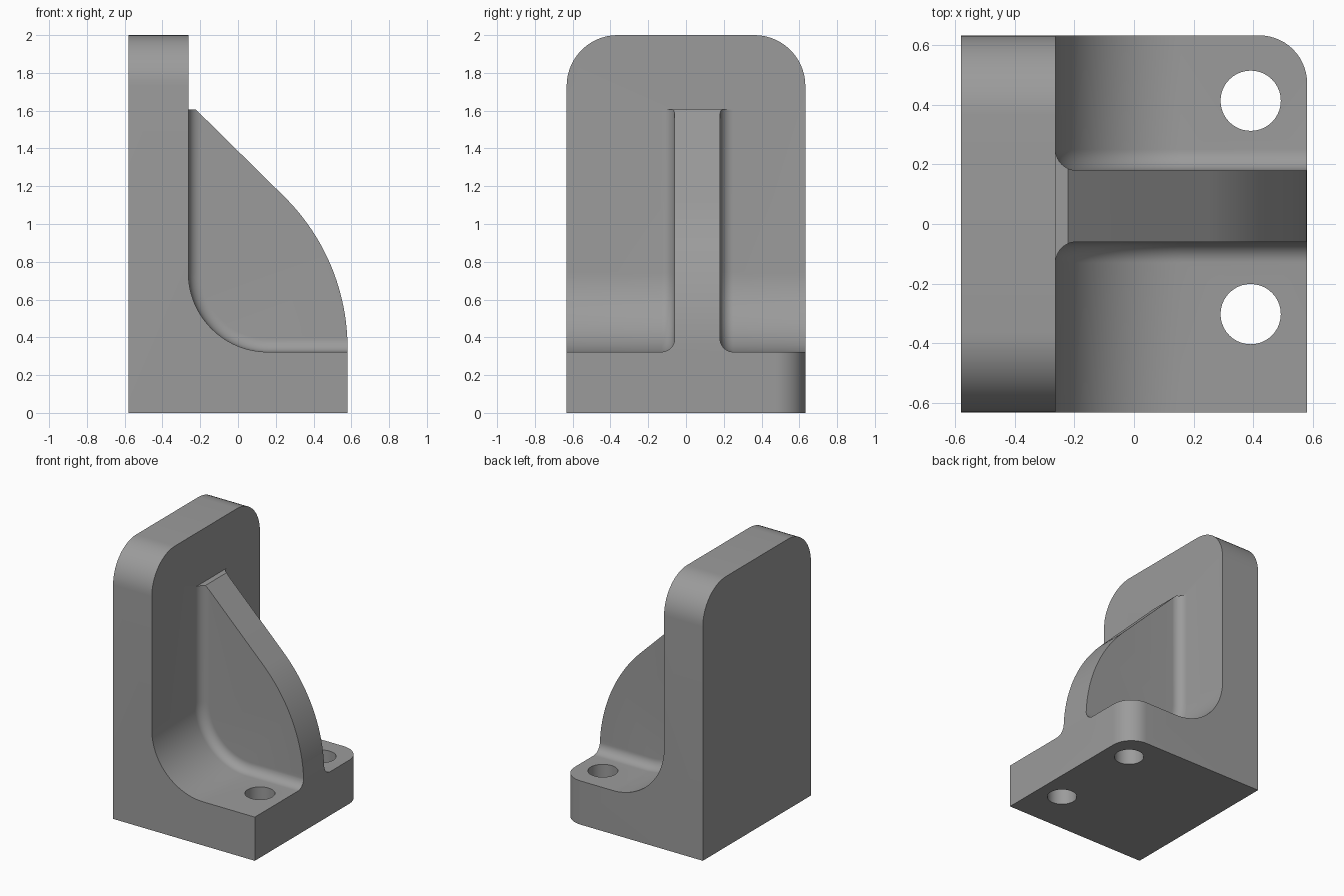
import bpy, bmesh, math
from mathutils import Vector

if "Cube" in bpy.data.objects:
    bpy.data.objects.remove(bpy.data.objects["Cube"])

X0, X1, WALL = -0.58, 0.58, -0.263      # back face, front edge, wall face
HALF, BASE, TOP = 0.632, 0.323, 2.0     # half width, base height, total height
R_IN, R_RIB = 0.42, 0.07                # inner curve and rib fillet radii
RIB_Y, RIB_HALF, RIB_TOP = 0.06, 0.12, 1.605

grey = bpy.data.materials.new("mid grey")
grey.diffuse_color = (0.33, 0.33, 0.33, 1)
grey.use_nodes = True
grey.node_tree.nodes["Principled BSDF"].inputs["Base Color"].default_value = grey.diffuse_color


def arc(cx, cz, r, a0, a1, n):
    """Points on an arc, angles in degrees."""
    return [(cx + r * math.cos(math.radians(a0 + (a1 - a0) * i / n)),
             cz + r * math.sin(math.radians(a0 + (a1 - a0) * i / n))) for i in range(n + 1)]


def finish(bm, name):
    bmesh.ops.recalc_face_normals(bm, faces=bm.faces)
    mesh = bpy.data.meshes.new(name)
    bm.to_mesh(mesh)
    bm.free()
    mesh.materials.append(grey)
    obj = bpy.data.objects.new(name, mesh)
    bpy.context.collection.objects.link(obj)
    return obj


def loft(rings):
    """Closed solid through a list of equal rings."""
    bm = bmesh.new()
    vs = [[bm.verts.new(p) for p in ring] for ring in rings]
    n = len(vs[0])
    for a, b in zip(vs, vs[1:]):
        for i in range(n):
            j = (i + 1) % n
            bm.faces.new((a[i], a[j], b[j], b[i]))
    bm.faces.new(vs[0])
    bm.faces.new(vs[-1])
    return bm


def extrude_y(profile, y0, y1):
    return loft([[(x, y, z) for x, z in profile] for y in (y0, y1)])


def combine(obj, tool, operation):
    mod = obj.modifiers.new(operation.lower(), 'BOOLEAN')
    mod.operation, mod.object, mod.solver = operation, tool, 'EXACT'
    bpy.context.view_layer.objects.active = obj
    bpy.ops.object.modifier_apply(modifier=mod.name)
    bpy.data.objects.remove(tool)


# Angle body: wall and base joined by a large inner curve
inner = arc(WALL + R_IN, BASE + R_IN, R_IN, 180, 270, 28)
bm = extrude_y([(X0, 0), (X0, TOP), (WALL, TOP)] + inner + [(X1, BASE), (X1, 0)], -HALF, HALF)


def round_edges(test, radius):
    edges = [e for e in bm.edges if all(test(v.co) for v in e.verts)
             and abs(e.verts[0].co.y - e.verts[1].co.y) < 1e-4]
    bmesh.ops.bevel(bm, geom=edges, offset=radius, offset_type='OFFSET',
                    segments=14, profile=0.5, affect='EDGES')


round_edges(lambda c: c.z > TOP - 1e-4, 0.27)
round_edges(lambda c: c.x > X1 - 1e-4, 0.16)
body = finish(bm, "angle_bracket")

# Web rib: sloped edge running into a wide arc
r = 1.127
rib_profile = ([(-0.45, 0.15), (-0.45, RIB_TOP), (-0.222, RIB_TOP)]
               + arc(X1 - r, 0.343, r, 45, 0, 24) + [(X1, 0.15)])
rib = finish(extrude_y(rib_profile, RIB_Y - RIB_HALF, RIB_Y + RIB_HALF), "rib")

# Fillet flare swept along the inner curve, trimmed to the rib outline
half = [(RIB_HALF + R_RIB - R_RIB * math.sin(math.radians(t)),
         R_RIB - R_RIB * math.cos(math.radians(t))) for t in range(0, 91, 9)]
right = [(RIB_HALF + R_RIB, -0.03)] + half
section = right + [(-y, d) for y, d in reversed(right)]
path = [((WALL, 1.8), (1, 0))]
centre = Vector((WALL + R_IN, BASE + R_IN))
for p in inner:
    n = (centre - Vector(p)).normalized()
    path.append((p, (n.x, n.y)))
path.append(((0.75, BASE), (0, 1)))
flare = finish(loft([[(p[0] + n[0] * d, RIB_Y + y, p[1] + n[1] * d) for y, d in section]
                     for p, n in path]), "rib_fillet")
combine(flare, finish(extrude_y(rib_profile, -0.5, 0.5), "trim"), 'INTERSECT')

combine(body, rib, 'UNION')
combine(body, flare, 'UNION')

# Bolt holes through the base
for y in (0.413, -0.302):
    ring = arc(0.391, y, 0.101, 0, 360, 40)[:-1]
    hole = finish(loft([[(a, b, z) for a, b in ring] for z in (-0.1, 0.5)]), "hole")
    combine(body, hole, 'DIFFERENCE')

# Smooth curves, sharp edges
bpy.ops.object.select_all(action='DESELECT')
body.select_set(True)
bpy.context.view_layer.objects.active = body
bpy.ops.object.shade_smooth_by_angle(angle=math.radians(25))
